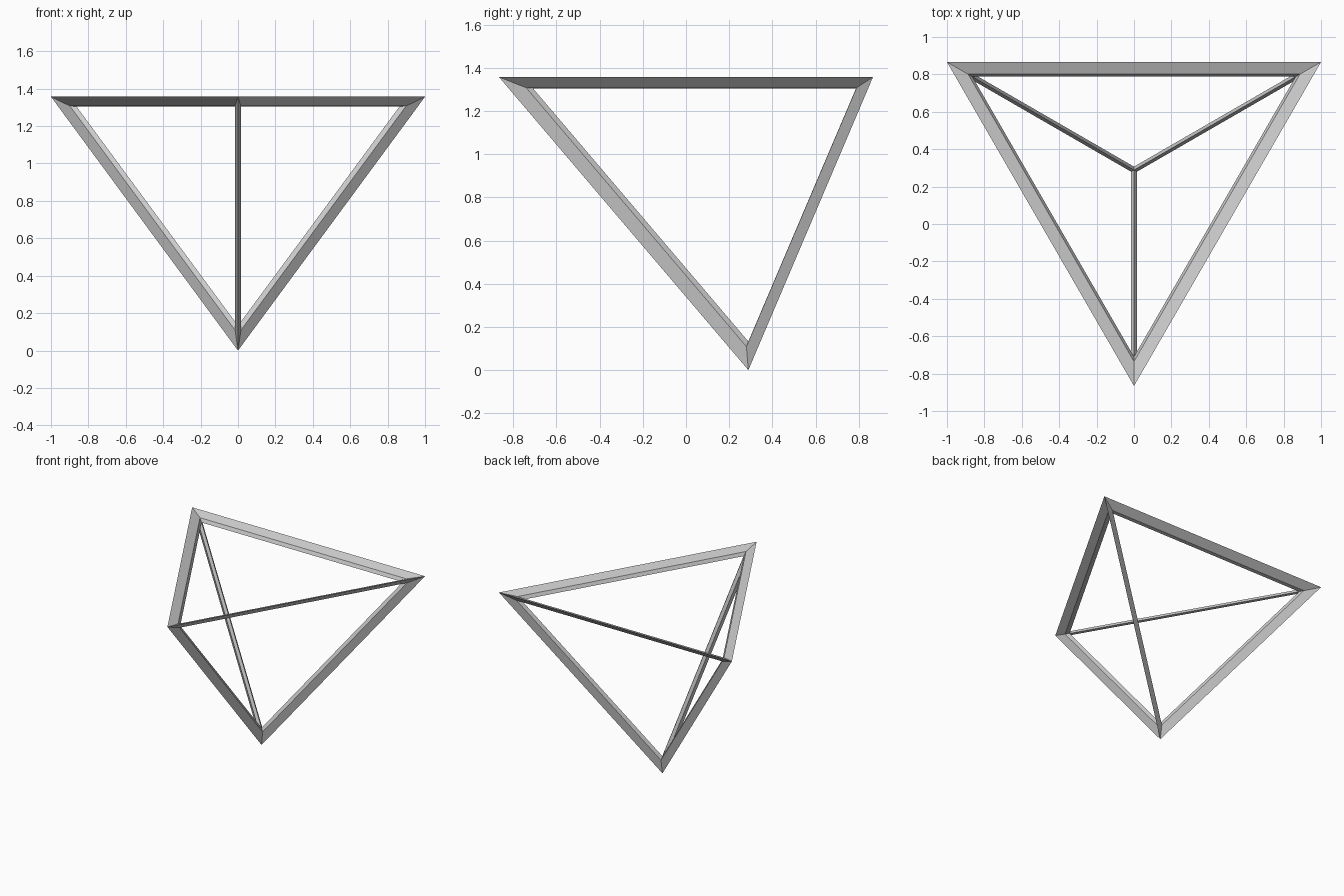
import bpy, bmesh, math
from mathutils import Vector

if "Cube" in bpy.data.objects:
    bpy.data.objects.remove(bpy.data.objects["Cube"])

H = 1.357      # overall height
T = 0.026      # half thickness of the struts
S = math.sqrt(3) / 2

# Outer inverted tetrahedron: three top corners and the bottom tip
outer = [Vector((-1, S, H)), Vector((1, S, H)), Vector((0, -S, H)), Vector((0, S / 3, 0))]
faces = [(0, 1, 2), (0, 1, 3), (1, 2, 3), (2, 0, 3)]


def incenter(a, b, c):
    la, lb, lc = (b - c).length, (c - a).length, (a - b).length
    r = (b - a).cross(c - a).length / (la + lb + lc)
    return (a * la + b * lb + c * lc) / (la + lb + lc), r


# Inscribed sphere, used to offset all four faces evenly
areas = [(outer[b] - outer[a]).cross(outer[c] - outer[a]).length / 2 for a, b, c in faces]
radius = math.sqrt(3) * H / sum(areas)
centre = Vector((0, S / 3, H - radius))


def shell(offset):
    k = (radius - offset) / radius
    return [centre + (p - centre) * k for p in outer]


middle, inner = shell(T), shell(2 * T)

bm = bmesh.new()
vo = [bm.verts.new(p) for p in outer]
vi = [bm.verts.new(p) for p in inner]

# Diamond-section struts: every face opening joins the outer and inner ridges
for f in faces:
    pts = [middle[i] for i in f]
    c, r = incenter(*pts)
    vm = [bm.verts.new(c + (p - c) * (r - T) / r) for p in pts]
    for i in range(3):
        j = (i + 1) % 3
        for ridge in (vo, vi):
            bm.faces.new((ridge[f[i]], ridge[f[j]], vm[j], vm[i]))

bmesh.ops.recalc_face_normals(bm, faces=bm.faces)
mesh = bpy.data.meshes.new("tetrahedron_frame")
bm.to_mesh(mesh)
bm.free()
obj = bpy.data.objects.new("tetrahedron_frame", mesh)
bpy.context.collection.objects.link(obj)
